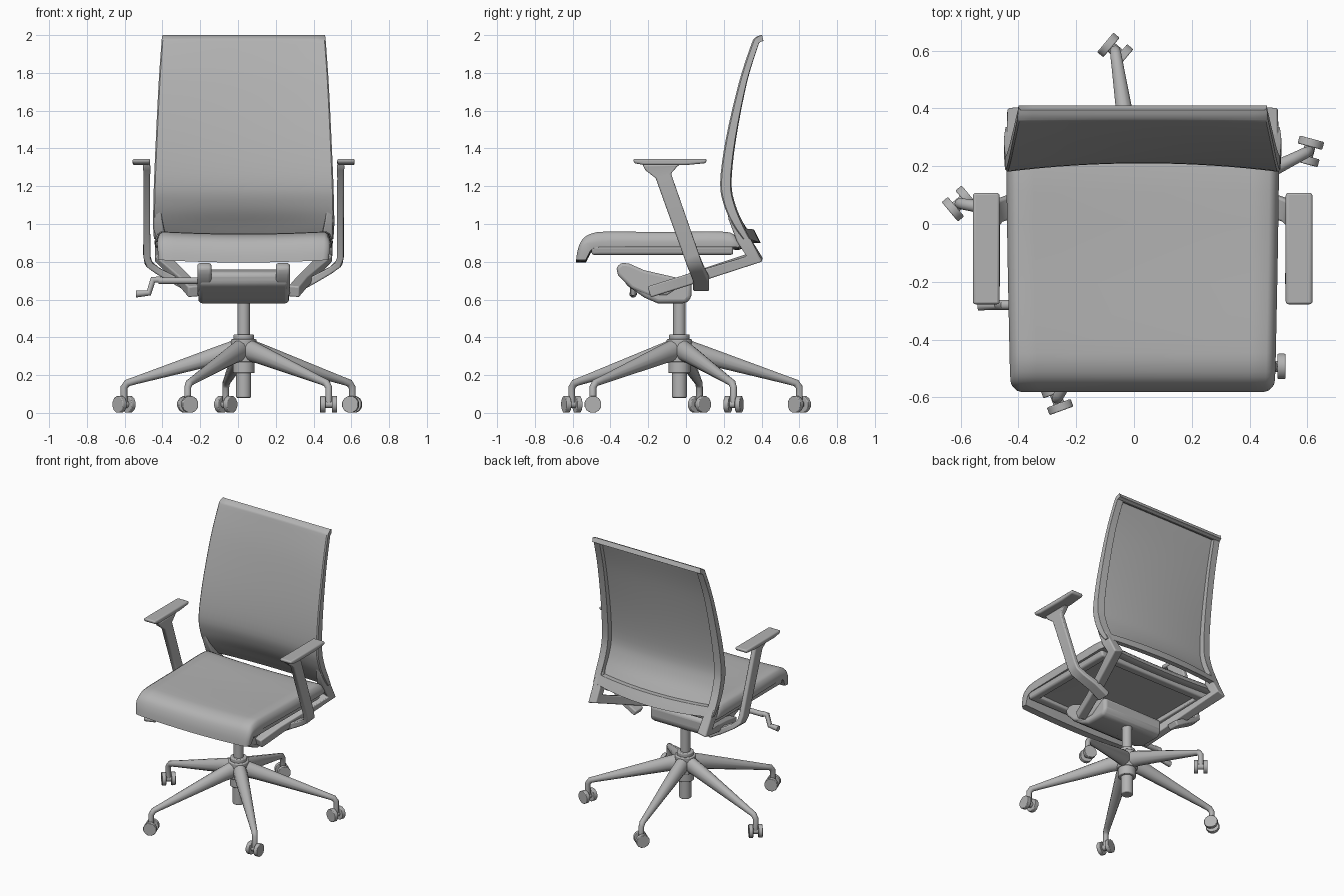
import bpy, bmesh, math
from mathutils import Vector

if "Cube" in bpy.data.objects:
    bpy.data.objects.remove(bpy.data.objects["Cube"], do_unlink=True)

grey = bpy.data.materials.new("plain_grey")
grey.use_nodes = True
COLOUR = (0.45, 0.45, 0.45, 1)
grey.diffuse_color = COLOUR
for node in grey.node_tree.nodes:
    if node.type == "BSDF_PRINCIPLED":
        node.inputs["Base Color"].default_value = COLOUR

CX, CY = 0.03, -0.035        # centre line of the chair and its column


def finish(name, bm, bevel=0.0):
    bmesh.ops.recalc_face_normals(bm, faces=bm.faces[:])
    mesh = bpy.data.meshes.new(name)
    bm.to_mesh(mesh)
    bm.free()
    mesh.materials.append(grey)
    ob = bpy.data.objects.new(name, mesh)
    bpy.context.collection.objects.link(ob)
    bpy.ops.object.select_all(action="DESELECT")
    ob.select_set(True)
    bpy.context.view_layer.objects.active = ob
    bpy.ops.object.shade_smooth_by_angle(angle=math.radians(40))
    if bevel:
        mod = ob.modifiers.new("Bevel", "BEVEL")
        mod.width, mod.segments = bevel, 3
        mod.limit_method, mod.angle_limit = "ANGLE", math.radians(40)
    return ob


def smooth(rows, steps):
    """Catmull-Rom interpolation of tuples."""
    out = []
    for k in range(len(rows) - 1):
        quad = [rows[max(k - 1, 0)], rows[k], rows[k + 1], rows[min(k + 2, len(rows) - 1)]]
        for s in range(steps):
            t = s / steps
            out.append(tuple(b + (c - a) * t / 2 + (2 * a - 5 * b + 4 * c - d) * t * t / 2
                             + (3 * b - a - 3 * c + d) * t ** 3 / 2 for a, b, c, d in zip(*quad)))
    return out + [rows[-1]]


def slab(name, nu, nv, front, back, keep=lambda i, j: True, bevel=0.0):
    """Closed plate between two grids, made only of the cells that are kept."""
    bm = bmesh.new()
    cache = {}

    def vert(side, i, j):
        if (side, i, j) not in cache:
            cache[side, i, j] = bm.verts.new((front, back)[side](i, j))
        return cache[side, i, j]

    def kept(i, j):
        return 0 <= i < nu and 0 <= j < nv and keep(i, j)

    for i in range(nu):
        for j in range(nv):
            if not kept(i, j):
                continue
            ring = [(i, j), (i + 1, j), (i + 1, j + 1), (i, j + 1)]
            bm.faces.new([vert(0, *p) for p in ring])
            bm.faces.new([vert(1, *p) for p in reversed(ring)])
            for k, (di, dj) in enumerate([(0, -1), (1, 0), (0, 1), (-1, 0)]):
                if not kept(i + di, j + dj):
                    p, q = ring[k], ring[(k + 1) % 4]
                    bm.faces.new([vert(0, *p), vert(1, *p), vert(1, *q), vert(0, *q)])
    return finish(name, bm, bevel)


def sweep(name, path, sizes, side, n=4, bevel=0.0):
    """Section of n sides along a mitred path; sizes are (along side, across)."""
    bm = bmesh.new()
    pts = [Vector(p) for p in path]
    rings = []
    for k, p in enumerate(pts):
        a = (p - pts[k - 1]).normalized() if k else (pts[1] - p).normalized()
        b = (pts[k + 1] - p).normalized() if k < len(pts) - 1 else a
        t = (a + b).normalized()
        s = Vector(side)
        s = (s - t * s.dot(t)).normalized()
        up = t.cross(s) / max(t.dot(a), 0.5)
        r = math.sqrt(0.5) if n == 4 else 0.5
        w, h = sizes[min(k, len(sizes) - 1)]
        angles = [math.tau * (m + 0.5) / n for m in range(n)]
        rings.append([bm.verts.new(p + s * w * r * math.cos(q) + up * h * r * math.sin(q)) for q in angles])
    for lo, hi in zip(rings, rings[1:]):
        for m in range(n):
            bm.faces.new([lo[m], lo[(m + 1) % n], hi[(m + 1) % n], hi[m]])
    bm.faces.new(rings[0])
    bm.faces.new(rings[-1][::-1])
    return finish(name, bm, bevel)


def rod(name, start, end, r, n=24, bevel=0.0):
    d = Vector(end) - Vector(start)
    return sweep(name, [start, end], [(2 * r, 2 * r)], (0, 1, 0) if abs(d.z) > abs(d.x) else (0, 0, 1), n, bevel)


def prism(name, profile, x0, x1, bevel):
    bm = bmesh.new()
    face = bm.faces.new([bm.verts.new((x0, y, z)) for y, z in profile])
    new = bmesh.ops.extrude_face_region(bm, geom=[face], use_keep_orig=True)["geom"]
    bmesh.ops.translate(bm, vec=(x1 - x0, 0, 0), verts=[v for v in new if isinstance(v, bmesh.types.BMVert)])
    return finish(name, bm, bevel)


# Backrest: rows of y, z, half width, frame depth in y, frame drop in z, bulge
back_rows = smooth([
    (0.30, 0.92, 0.475, 0.035, 0, 0.06), (0.245, 1.0, 0.48, 0.05, 0, 0.05),
    (0.20, 1.1, 0.478, 0.055, 0, 0.035), (0.18, 1.22, 0.475, 0.055, 0, 0.03),
    (0.21, 1.45, 0.465, 0.05, 0, 0.025), (0.28, 1.75, 0.45, 0.04, 0, 0.015),
    (0.345, 1.95, 0.436, 0.035, -0.01, 0.005), (0.365, 1.985, 0.433, 0.025, -0.025, 0),
    (0.395, 2.0, 0.43, 0.015, -0.03, 0)], 4)
back_u = [-1, -0.985, -0.89] + [k / 8 for k in range(-6, 7)] + [0.89, 0.985, 1]
NU, NV = len(back_u) - 1, len(back_rows) - 1


def back_point(depth):
    def point(i, j):
        y, z, w, d, drop, bulge = back_rows[j]
        u = back_u[i]
        edge = 0.008 if abs(u) == 1 else 0
        low = 0.02 * (1 - u * u) * max(0, 1 - j / 4)
        return (CX + u * w, y + bulge * (1 - u * u) + edge * (1 - depth) + d * depth, z - low + drop * depth)
    return point


slab("backrest_panel", NU, NV, back_point(0), back_point(0.25))
slab("backrest_frame", NU, NV, back_point(0.2), back_point(1),
     lambda i, j: i < 2 or i >= NU - 2 or j < 3 or j >= NV - 7, 0.004)

# Seat cushion: rows of top y, z, underside y, z, half width, edge rounding
seat_rows = smooth([
    (-0.582, 0.81, -0.53, 0.81, 0.45, 0), (-0.572, 0.87, -0.515, 0.84, 0.455, 0.2),
    (-0.545, 0.925, -0.5, 0.865, 0.458, 0.6), (-0.49, 0.955, -0.47, 0.876, 0.46, 1),
    (-0.40, 0.962, -0.40, 0.878, 0.462, 1), (-0.1, 0.96, -0.1, 0.878, 0.468, 1),
    (0.19, 0.962, 0.19, 0.878, 0.472, 1), (0.26, 0.94, 0.25, 0.878, 0.472, 0.7),
    (0.30, 0.885, 0.28, 0.876, 0.465, 0.1)], 3)
seat_u = [-1, -0.992, -0.97, -0.93] + [k / 5 for k in range(-4, 5)] + [0.93, 0.97, 0.992, 1]


def seat_top(i, j):
    y, z, _, _, w, r = seat_rows[j]
    u = seat_u[i]
    drop = 0.055 * max(0, (abs(u) - 0.9) / 0.1) ** 4
    return (CX + u * w, y + (1 - r) * drop * (0.4 if y < 0 else -0.4), z - r * drop - 0.014 * (1 - u * u))


def seat_bottom(i, j):
    _, _, y, z, w, _ = seat_rows[j]
    u = seat_u[i]
    return (CX + u * (w - 0.004), y, z - 0.014 * (1 - u * u))


slab("seat_cushion", len(seat_u) - 1, len(seat_rows) - 1, seat_top, seat_bottom)

# Rim under the seat
rim_x, rim_y = [-0.455, -0.40, 0.40, 0.455], [-0.50, -0.45, 0.19, 0.25]
slab("seat_rim", 3, 3, lambda i, j: (CX + rim_x[i], rim_y[j], 0.882),
     lambda i, j: (CX + rim_x[i] * 0.98, rim_y[j], 0.837), lambda i, j: (i, j) != (1, 1), 0.012)

# Tilt mechanism with a lug on each side
prism("mechanism_body", [(-0.33, 0.74), (-0.27, 0.76), (0.03, 0.70), (0.03, 0.61), (0.0, 0.58),
                         (-0.15, 0.58), (-0.22, 0.61), (-0.32, 0.68)], CX - 0.24, CX + 0.24, 0.025)
for sign, label in ((1, "left"), (-1, "right")):
    def mir(x, y, z):
        return (CX + sign * x, y, z)

    prism("mechanism_lug_" + label, [(-0.37, 0.77), (-0.34, 0.795), (-0.30, 0.79), (-0.22, 0.755), (0.02, 0.70),
                                     (-0.1, 0.62), (-0.2, 0.62), (-0.29, 0.66), (-0.36, 0.73)],
          CX + sign * 0.17, CX + sign * 0.245, 0.015)
    # Side support from the mechanism up to the backrest
    sweep("back_support_" + label,
          [mir(0.265, -0.19, 0.642), mir(0.31, -0.02, 0.695), mir(0.435, 0.365, 0.822),
           mir(0.44, 0.30, 0.925), mir(0.452, 0.25, 1.03), mir(0.458, 0.225, 1.12)],
          [(0.06, 0.06), (0.06, 0.06), (0.07, 0.055), (0.06, 0.07), (0.04, 0.05), (0.03, 0.03)],
          (1, 0, 0), 4, 0.008)
    # Armrest
    sweep("arm_post_" + label,
          [mir(0.515, -0.13, 1.315), mir(0.513, -0.13, 1.295), mir(0.513, -0.12, 1.255), mir(0.513, 0.03, 0.83),
           mir(0.503, 0.045, 0.79), mir(0.46, 0.06, 0.755), mir(0.38, 0.08, 0.71), mir(0.29, 0.08, 0.66)],
          [(0.2, 0.04), (0.17, 0.038), (0.085, 0.035), (0.08, 0.035), (0.08, 0.035), (0.08, 0.035), (0.085, 0.04)],
          (0, 1, 0), 4, 0.008)
    prism("arm_pad_" + label, [(-0.28, 1.345), (0.11, 1.345), (0.105, 1.322), (0.0, 1.312), (-0.22, 1.312),
                               (-0.275, 1.322)], CX + sign * 0.495, CX + sign * 0.588, 0.01)

# Adjustment crank on the right side
rod("crank_shaft", (-0.20, -0.28, 0.70), (-0.42, -0.28, 0.70), 0.018, 16)
sweep("crank_handle", [(-0.41, -0.28, 0.705), (-0.45, -0.28, 0.705), (-0.472, -0.28, 0.635), (-0.54, -0.28, 0.63)],
      [(0.035, 0.035), (0.035, 0.03), (0.035, 0.028), (0.04, 0.04)], (0, 1, 0), 12)

# Column and hub
for name, r, z0, z1 in (("gas_column", 0.033, 0.40, 0.62), ("column_collar", 0.055, 0.385, 0.415),
                        ("base_hub", 0.068, 0.27, 0.39), ("hub_skirt", 0.058, 0.21, 0.275),
                        ("column_foot", 0.04, 0.08, 0.22)):
    rod(name, (CX, CY, z0), (CX, CY, z1), r, 32, 0.006)

# Five legs, each with a twin wheel caster turned its own way
for k, turn in enumerate((75, -40, 40, 110, 0)):
    a = math.radians(26.5 + 72 * k)
    out = Vector((math.cos(a), math.sin(a), 0))
    across = (-out.y, out.x, 0)
    centre = Vector((CX, CY, 0))

    def at(r, z):
        return centre + out * r + Vector((0, 0, z))

    sweep(f"leg_{k + 1}", [at(0.02, 0.335), at(0.12, 0.31), at(0.58, 0.172), at(0.625, 0.158), at(0.642, 0.135),
                           at(0.642, 0.05)],
          [(0.09, 0.12), (0.09, 0.10), (0.044, 0.042), (0.04, 0.038), (0.036, 0.036)], across, 12)
    axis = Vector((math.cos(math.radians(turn)), math.sin(math.radians(turn)), 0))
    hub = at(0.642, 0.045)
    rod(f"axle_{k + 1}", hub - axis * 0.04, hub + axis * 0.04, 0.02, 12)
    for sign, label in ((1, "a"), (-1, "b")):
        rod(f"wheel_{k + 1}_{label}", hub + axis * sign * 0.017, hub + axis * sign * 0.045, 0.0455, 12, 0.004)
